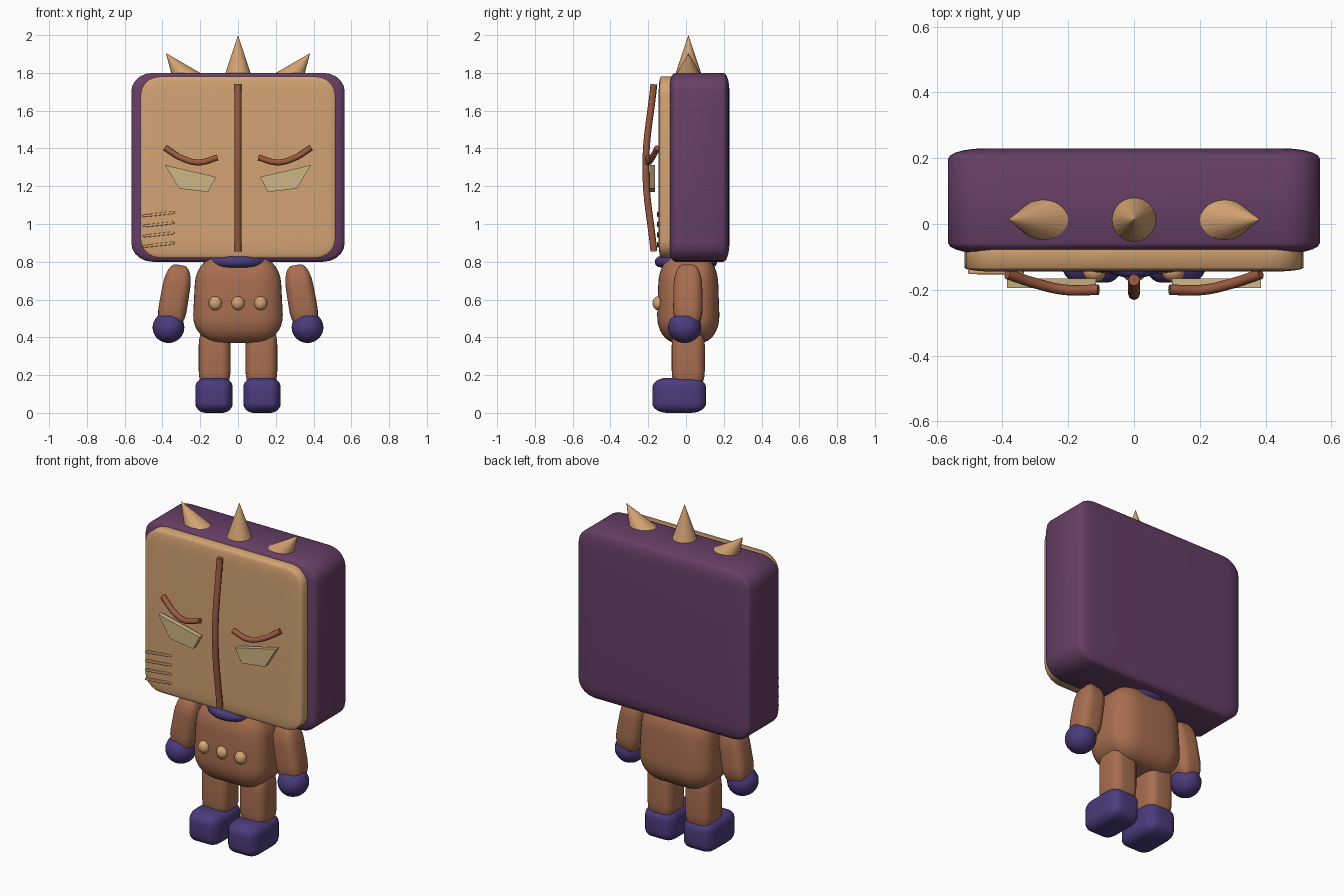
import bpy, bmesh, math
from mathutils import Vector, Matrix

old = bpy.data.objects.get("Cube")
if old:
    bpy.data.objects.remove(old, do_unlink=True)


def material(name, hex_code):
    def lin(c):
        return c / 12.92 if c <= 0.04045 else ((c + 0.055) / 1.055) ** 2.4
    rgb = [lin(int(hex_code[i:i + 2], 16) / 255) for i in (0, 2, 4)]
    m = bpy.data.materials.new(name)
    m.use_nodes = True
    m.diffuse_color = (*rgb, 1)
    m.node_tree.nodes["Principled BSDF"].inputs["Base Color"].default_value = (*rgb, 1)
    return m


PLUM = material("plum", "673F66")
TAN = material("tan", "D4A373")
BROWN = material("brown", "A86E50")
RUST = material("rust", "9C5A3F")
INDIGO = material("indigo", "4B3B7C")
KHAKI = material("khaki", "CDB683")


def finish(bm, name, mat, smooth=True):
    bmesh.ops.recalc_face_normals(bm, faces=bm.faces)
    mesh = bpy.data.meshes.new(name)
    bm.to_mesh(mesh)
    bm.free()
    mesh.materials.append(mat)
    ob = bpy.data.objects.new(name, mesh)
    bpy.context.collection.objects.link(ob)
    for p in mesh.polygons:
        p.use_smooth = smooth
    return ob


def rounded_box(name, mat, centre, size, bevel, tilt=0, taper=1.0, segments=5):
    """Box bevelled at unit size, then stretched; taper narrows its top."""
    bm = bmesh.new()
    bmesh.ops.create_cube(bm, size=1)
    bmesh.ops.bevel(bm, geom=bm.edges[:], offset=bevel, segments=segments,
                    profile=0.5, affect='EDGES')
    for v in bm.verts:
        k = 1 + (taper - 1) * (v.co.z + 0.5)
        v.co.x *= k
        v.co.y *= k
    bm.transform(Matrix.Translation(centre) @ Matrix.Rotation(tilt, 4, 'Y')
                 @ Matrix.Diagonal((*size, 1)))
    return finish(bm, name, mat)


def ball(name, mat, centre, size):
    bm = bmesh.new()
    bmesh.ops.create_uvsphere(bm, u_segments=24, v_segments=16, radius=1)
    bm.transform(Matrix.Translation(centre) @ Matrix.Diagonal((*size, 1)))
    return finish(bm, name, mat)


def spike(name, base, radii, tip):
    """Cone on a level oval base whose tip may lean outwards."""
    bm = bmesh.new()
    ring = []
    for i in range(24):
        a = math.tau * i / 24
        ring.append(bm.verts.new(Vector(base) + Vector(
            (radii[0] * math.cos(a), radii[1] * math.sin(a), 0))))
    top = bm.verts.new(tip)
    bm.faces.new(ring)
    for a, b in zip(ring, ring[1:] + ring[:1]):
        bm.faces.new((a, b, top))
    return finish(bm, name, TAN, smooth=False)


def tube(name, mat, points, radius):
    curve = bpy.data.curves.new(name, 'CURVE')
    curve.dimensions = '3D'
    curve.bevel_depth = radius
    curve.bevel_resolution = 2
    curve.use_fill_caps = True
    curve.resolution_u = 8
    line = curve.splines.new('BEZIER')
    line.bezier_points.add(len(points) - 1)
    for p, co in zip(line.bezier_points, points):
        p.co = co
        p.handle_left_type = p.handle_right_type = 'AUTO'
    curve.materials.append(mat)
    ob = bpy.data.objects.new(name, curve)
    bpy.context.collection.objects.link(ob)
    return ob


def plate(name, mat, outline, y_front, y_back):
    bm = bmesh.new()
    face = bm.faces.new([bm.verts.new((x, y_front, z)) for x, z in outline])
    new = bmesh.ops.extrude_face_region(bm, geom=[face])["geom"]
    for v in new:
        if isinstance(v, bmesh.types.BMVert):
            v.co.y = y_back
    return finish(bm, name, mat, smooth=False)


# Head block and face
rounded_box("head", PLUM, (0, 0.07, 1.3), (1.13, 0.32, 1.0), 0.1)
rounded_box("face", TAN, (0, -0.085, 1.3), (1.03, 0.12, 0.96), 0.1)

# Head spikes
spike("middle_spike", (0, 0.013, 1.79), (0.07, 0.07), (0, 0.013, 2.0))

# Ridge down the face
tube("face_ridge", RUST, [(0, -0.17, 1.74), (0, -0.213, 1.3), (0, -0.17, 0.855)], 0.018)

# Scratches on the right cheek
for i in range(4):
    z = 1.052 - i * 0.054
    rounded_box(f"cheek_scratch_{i + 1}", TAN, (-0.42, -0.145, z),
                (0.17, 0.016, 0.014), 0.2, tilt=-0.11, segments=2)

# Torso, collar and buttons
rounded_box("torso", BROWN, (0, 0.012, 0.605), (0.49, 0.34, 0.47), 0.32,
            taper=0.9, segments=8)
bpy.ops.mesh.primitive_torus_add(major_segments=36, minor_segments=12,
                                 major_radius=0.135, minor_radius=0.03,
                                 location=(0, 0, 0.8))
collar = bpy.context.object
collar.name = "collar"
collar.data.materials.append(INDIGO)
bpy.ops.object.shade_smooth()
for i in (-1, 0, 1):
    ball(f"button_{i + 2}", TAN, (i * 0.12, -0.145, 0.58), (0.035, 0.032, 0.037))

# Paired parts
for side, s in (("left", 1), ("right", -1)):
    spike(f"{side}_spike", (s * 0.267, 0.013, 1.79), (0.084, 0.066),
          (s * 0.382, 0.013, 1.905))
    tube(f"{side}_brow", RUST,
         [(s * 0.385, -0.152, 1.403), (s * 0.3, -0.18, 1.35),
          (s * 0.21, -0.2, 1.326), (s * 0.108, -0.2, 1.352)], 0.016)
    plate(f"{side}_eye", KHAKI,
          [(s * 0.386, 1.312), (s * 0.116, 1.249), (s * 0.159, 1.169),
           (s * 0.312, 1.188)], -0.194, -0.165)
    rounded_box(f"{side}_arm", BROWN, (s * 0.335, 0.01, 0.615), (0.155, 0.16, 0.34),
                0.34, tilt=-s * 0.17, taper=0.92, segments=6)
    ball(f"{side}_hand", INDIGO, (s * 0.368, -0.007, 0.452), (0.084, 0.088, 0.082))
    rounded_box(f"{side}_leg", BROWN, (s * 0.124, 0.012, 0.29), (0.168, 0.175, 0.34),
                0.3, segments=6)
    rounded_box(f"{side}_foot", INDIGO, (s * 0.127, -0.036, 0.093),
                (0.198, 0.285, 0.186), 0.28, segments=6)
